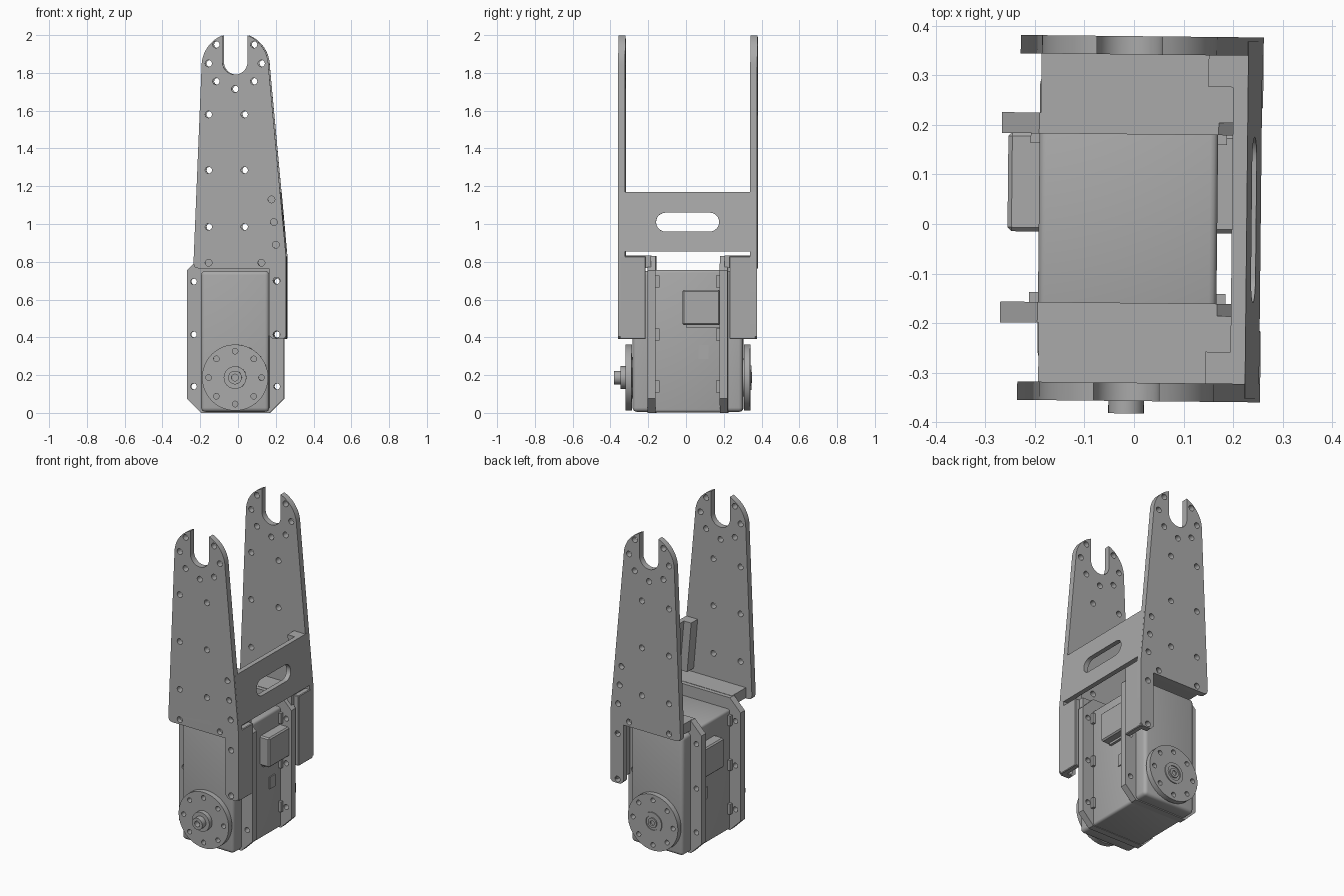
import bpy, bmesh
from math import sin, cos, pi, radians, acos
from mathutils import Matrix, Vector

cube = bpy.data.objects.get("Cube")
if cube:
    bpy.data.objects.remove(cube, do_unlink=True)

grey = bpy.data.materials.new("plain grey")
grey.use_nodes = True
grey.diffuse_color = (0.4, 0.4, 0.4, 1)
grey.node_tree.nodes["Principled BSDF"].inputs["Base Color"].default_value = (0.4, 0.4, 0.4, 1)

# The whole assembly sits slightly turned about its own axis
PLACE = Matrix.Translation((-0.012, 0.011, 0)) @ Matrix.Rotation(radians(-0.6), 4, 'Z')
SIDES = (("front", -1), ("rear", 1))


def finish(name, bm):
    bmesh.ops.recalc_face_normals(bm, faces=bm.faces)
    bm.transform(PLACE)
    mesh = bpy.data.meshes.new(name)
    bm.to_mesh(mesh)
    bm.free()
    mesh.materials.append(grey)
    ob = bpy.data.objects.new(name, mesh)
    bpy.context.collection.objects.link(ob)
    bpy.ops.object.select_all(action='DESELECT')
    ob.select_set(True)
    bpy.context.view_layer.objects.active = ob
    bpy.ops.object.shade_smooth_by_angle(angle=radians(30))
    return ob


def box(name, xs, ys, zs, bevel=0.0, segments=2):
    bm = bmesh.new()
    bmesh.ops.create_cube(bm, size=1)
    for v in bm.verts:
        for i, (a, b) in enumerate((xs, ys, zs)):
            v.co[i] = (a + b) / 2 + v.co[i] * abs(b - a)
    if bevel:
        bmesh.ops.bevel(bm, geom=bm.edges[:], offset=bevel, segments=segments,
                        profile=0.5, affect='EDGES')
    return finish(name, bm)


def arc(cx, cy, r, a0, a1, n=12):
    angles = [a0 + (a1 - a0) * i / n for i in range(n + 1)]
    return [(cx + r * cos(a), cy + r * sin(a)) for a in angles]


def circle(cx, cy, r, n=20):
    return arc(cx, cy, r, 0, 2 * pi, n)[:-1]


def sheet(name, loops, w0, w1, place):
    """Extrude an outline with holes from w0 to w1, then map (u, v, w) to space."""
    cu = bpy.data.curves.new(name, 'CURVE')
    cu.dimensions = '2D'
    cu.fill_mode = 'BOTH'
    cu.extrude = abs(w1 - w0) / 2
    for loop in loops:
        sp = cu.splines.new('POLY')
        sp.points.add(len(loop) - 1)
        for p, (u, v) in zip(sp.points, loop):
            p.co = (u, v, 0, 1)
        sp.use_cyclic_u = True
    tmp = bpy.data.objects.new("temp", cu)
    bpy.context.collection.objects.link(tmp)
    mesh = bpy.data.meshes.new_from_object(tmp)
    bpy.data.objects.remove(tmp)
    bm = bmesh.new()
    bm.from_mesh(mesh)
    bmesh.ops.remove_doubles(bm, verts=bm.verts, dist=1e-5)
    for v in bm.verts:
        v.co = Vector(place(v.co.x, v.co.y, v.co.z + (w0 + w1) / 2))
    return finish(name, bm)


def upright(side):
    return lambda u, v, w: (u, side * w, v)


def outer_x(z):
    # sloping right edge of the bracket
    return 0.27 - (z - 0.83) * 0.09


# Forked arm plates with open slot at the top and a leg on one side
R, SLOT = 0.177, 0.066
tip = acos(SLOT / R)
arm = [(-0.22, 0.79), (-0.213, 0.771), (-0.195, 0.765), (0.18, 0.765), (0.18, 0.41),
       (0.2, 0.39), (0.255, 0.39), (0.27, 0.405), (0.27, 0.83)]
arm += arc(0, 1.835, R, 0, tip)
arm += arc(0, 1.857, SLOT, 0, -pi, 16)
arm += arc(0, 1.835, R, pi - tip, pi)
holes = [(s * x, z) for s in (-1, 1) for x, z in
         ((0.1, 1.95), (0.14, 1.85), (0.1, 1.755), (0.14, 0.795))]
holes += [(x, z) for x in (-0.14, 0.05) for z in (1.58, 1.285, 0.985)]
holes += [(0, 1.715), (0.193, 1.13), (0.206, 1.01), (0.216, 0.89), (0.22, 0.7), (0.22, 0.415)]
arm_loops = [arm] + [circle(x, z, 0.018) for x, z in holes]

# Flat tab plate of the motor case: an octagon with mounting holes
TW, TH, C = 0.256, 0.83, 0.075
tab = [(-TW, C), (-TW + C, 0), (TW - C, 0), (TW, C),
       (TW, TH - C), (TW - C, TH), (C - TW, TH), (-TW, TH - C)]
HOLE_Z = (0.14, 0.415, 0.695)
tab_loops = [tab] + [circle(s * 0.22, z, 0.016) for s in (-1, 1) for z in HOLE_Z]

# Output disc with eight holes around the rim
AXLE = 0.187
disc_loops = [circle(0, AXLE, 0.175, 48)]
disc_loops += [circle(0.14 * cos(i * pi / 4), AXLE + 0.14 * sin(i * pi / 4), 0.015, 14)
               for i in range(8)]

for word, s in SIDES:
    put = upright(s)
    sheet(word + "_arm_plate", arm_loops, 0.331, 0.368, put)
    box(word + "_side_flange", (0.235, 0.27), (s * 0.222, s * 0.36), (0.39, 0.83), 0.004, 1)
    box(word + "_shelf", (-0.178, 0.238), (s * 0.195, s * 0.34), (0.768, 0.832))

    # Gusset strip joining the cross plate to the arm
    gusset = [(outer_x(z) - d, z) for z, d in ((0.855, 0.08), (0.855, 0.02), (1.17, 0.02), (1.17, 0.08))]
    sheet(word + "_gusset", [gusset], 0.267, 0.335, put)

    # Motor case ends
    sheet(word + "_mounting_tab", tab_loops, 0.17, 0.212, put)
    box(word + "_case_end", (-0.18, 0.18), (s * 0.18, s * 0.292), (0.006, 0.752), 0.022, 4)
    for label, sx in (("left", 1), ("right", -1)):
        for i, z in enumerate(HOLE_Z):
            box(f"{word}_{label}_nut_boss_{i + 1}", (sx * 0.17, sx * 0.198),
                (s * 0.15, s * 0.175), (z - 0.032, z + 0.032))

    # Rotating discs and their spacers
    sheet(word + "_disc_spacer", [circle(0, AXLE, 0.1, 32)], 0.285, 0.3, put)
    sheet(word + "_disc", disc_loops, 0.297, 0.33, put)

# Hub parts at the disc centres
front, rear = upright(-1), upright(1)
sheet("front_hub_collar", [circle(0, AXLE, 0.06, 32)], 0.325, 0.358, front)
sheet("front_hub", [circle(0, AXLE, 0.036, 28), circle(0, AXLE, 0.018, 16)], 0.35, 0.393, front)
sheet("rear_hub_ring", [circle(0, AXLE, 0.065, 32), circle(0, AXLE, 0.045, 28)], 0.325, 0.336, rear)
sheet("rear_hub", [circle(0, AXLE, 0.03, 24), circle(0, AXLE, 0.015, 16)], 0.325, 0.338, rear)

# Leaning cross plate with a long rounded window
window = arc(0.117, 1.01, 0.05, -pi / 2, 0, 6) + arc(0.117, 1.01, 0.05, 0, pi / 2, 6)
window += [(-u, v) for u, v in reversed(window)]
window = [p for i, p in enumerate(window) if p != window[i - 1]]
panel = [(-0.36, 0.855), (0.36, 0.855), (0.36, 1.17), (-0.36, 1.17)]
sheet("cross_plate", [panel, window], 0, 0.03, lambda u, v, w: (outer_x(v) - w, u, v))

# Motor body, plugs and small side buttons
box("motor_body", (-0.18, 0.18), (-0.185, 0.185), (0.003, 0.757), 0.015, 3)
for label, sx in (("left", 1), ("right", -1)):
    box(label + "_plug_housing", (sx * 0.17, sx * 0.243), (-0.028, 0.172), (0.465, 0.65), 0.008, 1)
    box(label + "_plug_ledge", (sx * 0.17, sx * 0.195), (-0.01, 0.175), (0.452, 0.47))
    box(label + "_button", (sx * 0.17, sx * 0.187), (0.058, 0.11), (0.285, 0.36))
